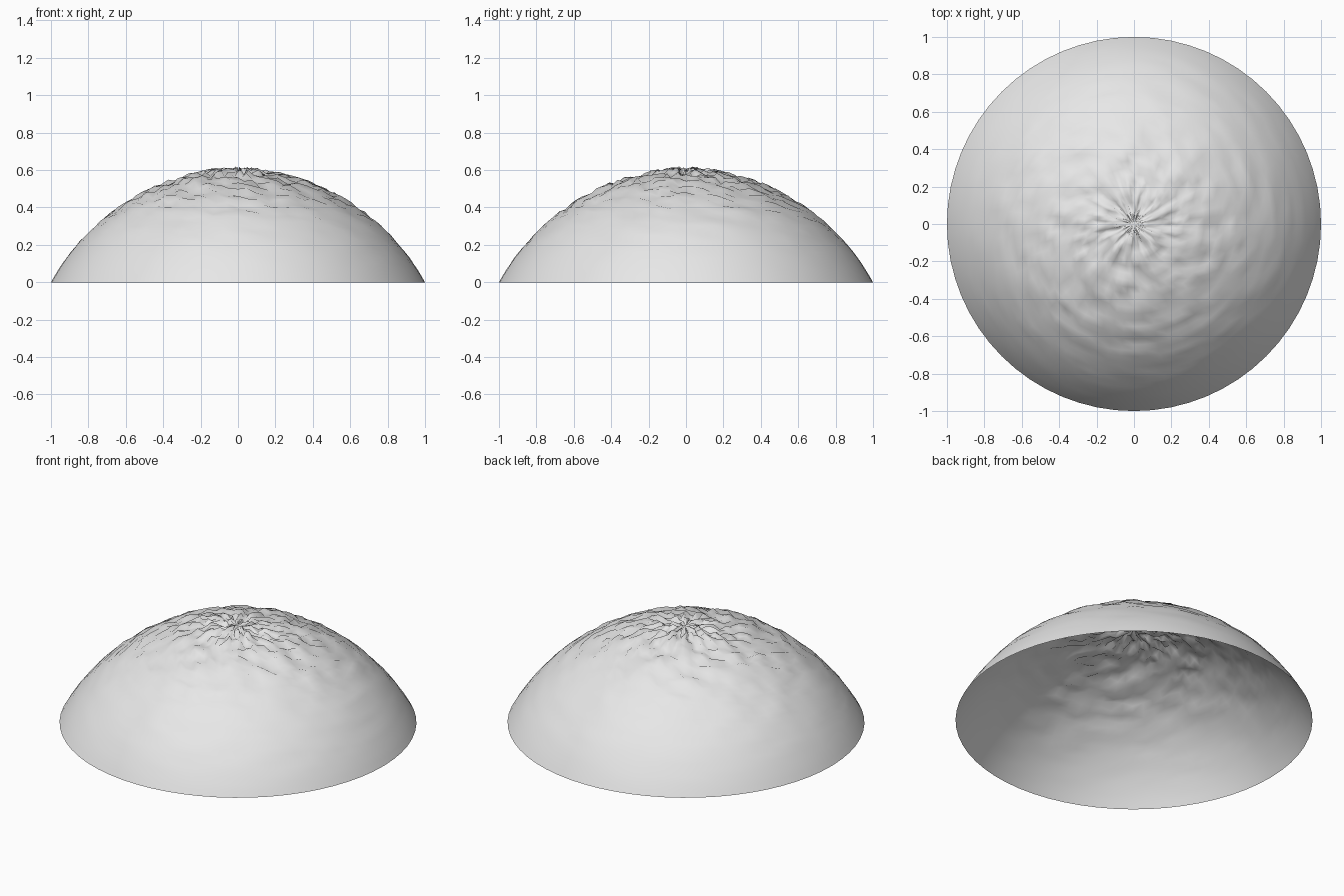
import bpy
import bmesh
import math
import random

cube = bpy.data.objects.get("Cube")
if cube:
    bpy.data.objects.remove(cube)

random.seed(7)
SEGMENTS, RINGS = 64, 32
HEIGHT = 0.595
RADIUS = (1 + HEIGHT ** 2) / (2 * HEIGHT)   # sphere the cap is cut from
CAP_ANGLE = math.asin(1 / RADIUS)

# Plain grey stone
stone = bpy.data.materials.new("light_grey")
stone.use_nodes = True
grey = (0.8, 0.8, 0.8, 1)
stone.diffuse_color = grey
stone.node_tree.nodes["Principled BSDF"].inputs["Base Color"].default_value = grey


def ring(bm, step):
    """One ring of the cap, rougher the closer it is to the top."""
    t = step / RINGS
    angle = CAP_ANGLE * t
    rough = 0.026 * (1 - t) ** 1.15
    verts = []
    for i in range(SEGMENTS):
        a = math.tau * i / SEGMENTS
        r = RADIUS * math.sin(angle)
        z = RADIUS * math.cos(angle) - RADIUS + HEIGHT
        z += random.uniform(-rough, rough)
        verts.append(bm.verts.new((r * math.cos(a), r * math.sin(a), z)))
    return verts


# Open dome: a fan at the top, then bands of quads down to the smooth rim
bm = bmesh.new()
top = bm.verts.new((0, 0, HEIGHT))
rings = [ring(bm, s) for s in range(1, RINGS + 1)]
for i in range(SEGMENTS):
    j = (i + 1) % SEGMENTS
    bm.faces.new((top, rings[0][i], rings[0][j]))
    for upper, lower in zip(rings, rings[1:]):
        bm.faces.new((upper[i], lower[i], lower[j], upper[j]))
for face in bm.faces:
    face.smooth = True

mesh = bpy.data.meshes.new("rough_dome")
bm.to_mesh(mesh)
bm.free()
mesh.materials.append(stone)
bpy.context.collection.objects.link(bpy.data.objects.new("rough_dome", mesh))
